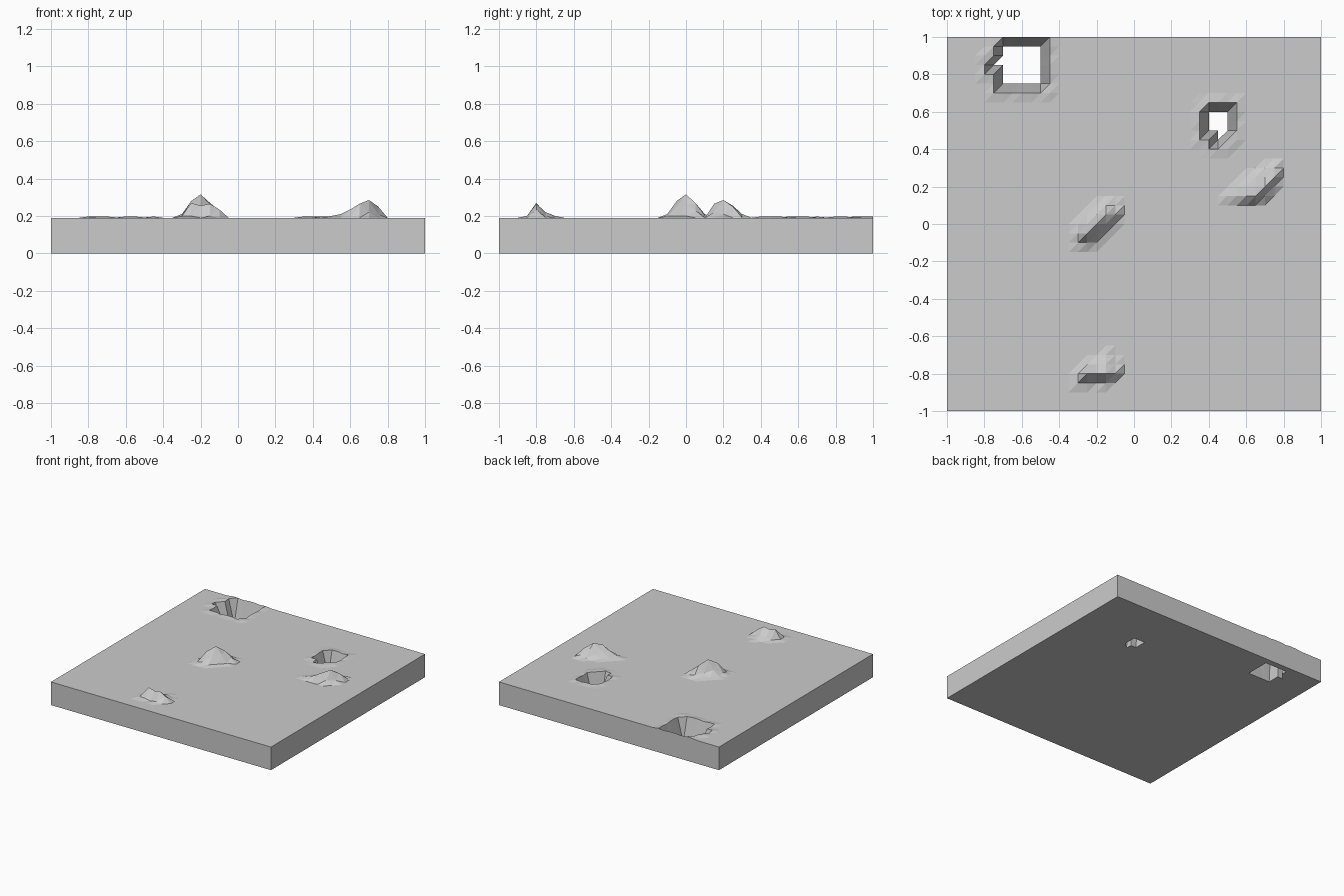
import bpy, bmesh

if "Cube" in bpy.data.objects:
    bpy.data.objects.remove(bpy.data.objects["Cube"])

N, STEP, TOP = 40, 0.05, 0.19

def idx(v):
    return round((v + 1) / STEP)

# Mountains: centre, then rises (hundredths) as rows from north to south,
# centred on the summit, one column per grid step
MOUNTAINS = [
    ((-0.20, 0.00), ["0 0 0 1 2 1 0",
                     "0 0 1 3 8 4 0",
                     "0 1 5 12.5 7 1 0",
                     "0 2 9 6 1 0 0",
                     "0 1 2 1 0 0 0"]),
    ((0.65, 0.20), ["0 0 0 0 1 2 0",
                    "0 0 1 3 6.5 6 0",
                    "0 1 3 6 9.5 2 0",
                    "1 2 4.5 7.5 3 0 0",
                    "0 0 0 0 0 0 0"]),
    ((-0.20, -0.80), ["0 0 0 0 1 0 0",
                      "0 0 1 2 3 1 0",
                      "0 1 8 6.5 7.5 4.5 0",
                      "0 1 1 0 1 0 0"]),
]

# Crater floors: grid points where the ground is pierced
floor = {(idx(-0.7) + a, idx(0.75) + b) for a in range(5) for b in range(5)}
floor.add((idx(-0.75), idx(0.85)))
floor |= {(idx(0.4) + a, idx(0.5) + b) for a in range(3) for b in range(3)}
floor.add((idx(0.45), idx(0.45)))

# Height of every grid point
height = {(i, j): TOP for i in range(N + 1) for j in range(N + 1)}
for (cx, cy), rows in MOUNTAINS:
    for r, row in enumerate(rows):
        for c, rise in enumerate(row.split()):
            height[idx(cx) + c - 3, idx(cy) + 2 - r] += float(rise) / 100
for (i, j) in floor:                       # low raised rims
    for a in (-1, 0, 1):
        for b in (-1, 0, 1):
            p = (i + a, j + b)
            if p in height and p not in floor:
                height[p] = TOP + (0.007 if (p[0] + 2 * p[1]) % 3 else 0.002)

# Ground slab: top surface, underside and outer walls
bm = bmesh.new()
low = {(i, j): bm.verts.new((i * STEP - 1, j * STEP - 1, 0)) for (i, j) in height}
high = {p: low[p] if p in floor else bm.verts.new((low[p].co.x, low[p].co.y, z))
        for p, z in height.items()}
for i in range(N):
    for j in range(N):
        a, b, c, d = (i, j), (i + 1, j), (i + 1, j + 1), (i, j + 1)
        for tri in ((a, b, c), (a, c, d)):
            if not all(p in floor for p in tri):
                bm.faces.new([high[p] for p in tri])
                bm.faces.new([low[p] for p in reversed(tri)])
for k in range(N):
    for p, q in (((k, 0), (k + 1, 0)), ((N, k), (N, k + 1)),
                 ((k + 1, N), (k, N)), ((0, k + 1), (0, k))):
        bm.faces.new([low[p], low[q], high[q], high[p]])
bmesh.ops.delete(bm, geom=[v for v in bm.verts if not v.link_faces], context='VERTS')

mesh = bpy.data.meshes.new("terrain_slab")
bm.to_mesh(mesh)
bm.free()
grey = bpy.data.materials.new("light grey")
grey.diffuse_color = (0.6, 0.6, 0.6, 1)
grey.use_nodes = True
grey.node_tree.nodes["Principled BSDF"].inputs["Base Color"].default_value = grey.diffuse_color
mesh.materials.append(grey)
bpy.context.collection.objects.link(bpy.data.objects.new("terrain_slab", mesh))
